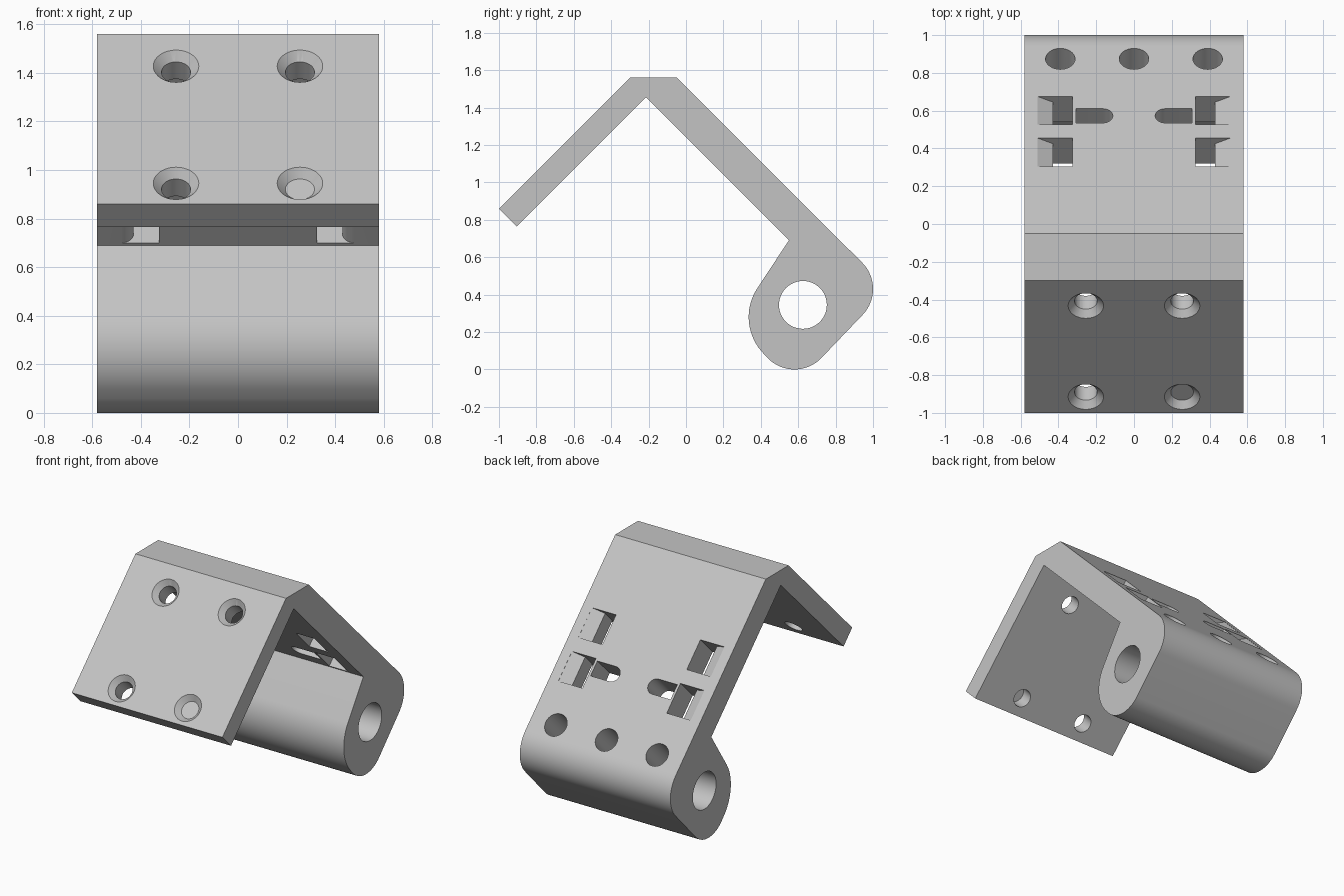
import bpy, bmesh
from math import sin, cos, radians, pi
from mathutils import Vector, Matrix

cube = bpy.data.objects.get("Cube")
if cube:
    bpy.data.objects.remove(cube)

HALF = 0.58                                  # half width of the bracket
X = Vector((1, 0, 0))
Y = Vector((0, 1, 0))
Z = Vector((0, 0, 1))
BACK = Vector((0, 1, 1)).normalized()        # outward from the rear plate
DOWN = Vector((0, 1, -1)).normalized()       # down the rear plate
FRONT = Vector((0, -1, 1)).normalized()      # outward from the front plate

grey = bpy.data.materials.new("grey")
grey.use_nodes = True
grey.diffuse_color = (0.55, 0.55, 0.55, 1)
grey.node_tree.nodes["Principled BSDF"].inputs["Base Color"].default_value = grey.diffuse_color


def add_object(name, bm):
    bmesh.ops.recalc_face_normals(bm, faces=bm.faces)
    mesh = bpy.data.meshes.new(name)
    bm.to_mesh(mesh)
    bm.free()
    mesh.materials.append(grey)
    obj = bpy.data.objects.new(name, mesh)
    bpy.context.collection.objects.link(obj)
    return obj


def arc(cx, cy, r, start, end, steps=16):
    angles = [radians(start + (end - start) * i / steps) for i in range(steps + 1)]
    return [(cx + r * cos(a), cy + r * sin(a)) for a in angles]


def prism(name, points, origin, u, v, sweep):
    """Extrude a 2D outline, drawn on axes u and v, along the sweep vector."""
    bm = bmesh.new()
    face = bm.faces.new([bm.verts.new(origin + u * a + v * b) for a, b in points])
    new = bmesh.ops.extrude_face_region(bm, geom=[face])["geom"]
    bmesh.ops.translate(bm, vec=sweep, verts=[e for e in new if isinstance(e, bmesh.types.BMVert)])
    return add_object(name, bm)


def drill(name, top, axis, r_top, r_end, above, depth):
    """Round cutter from above the surface point to a depth below it."""
    bm = bmesh.new()
    bmesh.ops.create_cone(bm, cap_ends=True, segments=48, radius1=r_end, radius2=r_top, depth=above + depth)
    turn = axis.to_track_quat('Z', 'Y').to_matrix().to_4x4()
    bm.transform(Matrix.Translation(top + axis * (above - depth) / 2) @ turn)
    return add_object(name, bm)


# Bent plate with the rounded hinge barrel, as one side profile
profile = [(-1, 0.86), (-0.30, 1.56), (-0.05, 1.56)]
profile += arc(0.80, 0.43, 0.20, 45, -45)
profile += arc(0.58, 0.20, 0.20, -45, -135)
profile += arc(0.615, 0.28, 0.28, -135, -213)
profile += [(0.55, 0.69), (-0.215, 1.455), (-0.905, 0.765)]
bracket = prism("hinge_bracket", profile, -X * HALF, Y, Z, X * 2 * HALF)

# Pin bore through the barrel
cutters = [prism("pin_bore", arc(0.625, 0.345, 0.128, 0, 352.5, 47), -X, Y, Z, X * 2)]

# Countersunk screw holes in the front plate
for x in (-0.255, 0.255):
    for y in (-0.433, -0.915):
        top = Vector((x, y, y + 1.86))
        cutters.append(drill("screw_hole", top, FRONT, 0.06, 0.06, 0.1, 0.2))
        cutters.append(drill("countersink", top, FRONT, 0.113, 0.06, 0.02, 0.035))

# Set screw holes from the rear plate into the bore
for x in (-0.39, 0, 0.39):
    cutters.append(drill("set_screw_hole", Vector((x, 0.873, 0.637)), BACK, 0.078, 0.078, 0.1, 0.38))

# Clip slots with an outer ramp and a rounded inner lip, and round-ended slots
clip = [(0.325, 0.05), (0.51, 0.05), (0.51, 0), (0.43, -0.042)]
clip += arc(0.48, -0.141, 0.05, 180, 270, 8) + [(0.48, -0.25), (0.325, -0.25)]
oblong = [(0.308, 0.053), (0.308, -0.053)] + arc(0.165, 0, 0.053, 270, 90)[::1]
oblong = [(0.308, 0.053), (0.308, -0.053)] + arc(0.165, 0, 0.053, -90, -270)
for side in (-X, X):
    for y in (0.305, 0.525):
        start = Vector((0, y, 1.51 - y))
        cutters.append(prism("clip_slot", clip, start, side, BACK, DOWN * 0.212))
    middle = Vector((0, 0.572, 0.938)) + BACK * 0.05
    cutters.append(prism("oblong_slot", oblong, middle, side, DOWN, -BACK * 0.3))

# Cut every opening, then discard the cutters
bpy.ops.object.select_all(action='DESELECT')
bpy.context.view_layer.objects.active = bracket
bracket.select_set(True)
for cutter in cutters:
    mod = bracket.modifiers.new("cut", 'BOOLEAN')
    mod.operation = 'DIFFERENCE'
    mod.solver = 'EXACT'
    mod.object = cutter
    bpy.ops.object.modifier_apply(modifier=mod.name)
    bpy.data.objects.remove(cutter)
bpy.ops.object.shade_smooth_by_angle(angle=radians(30))
